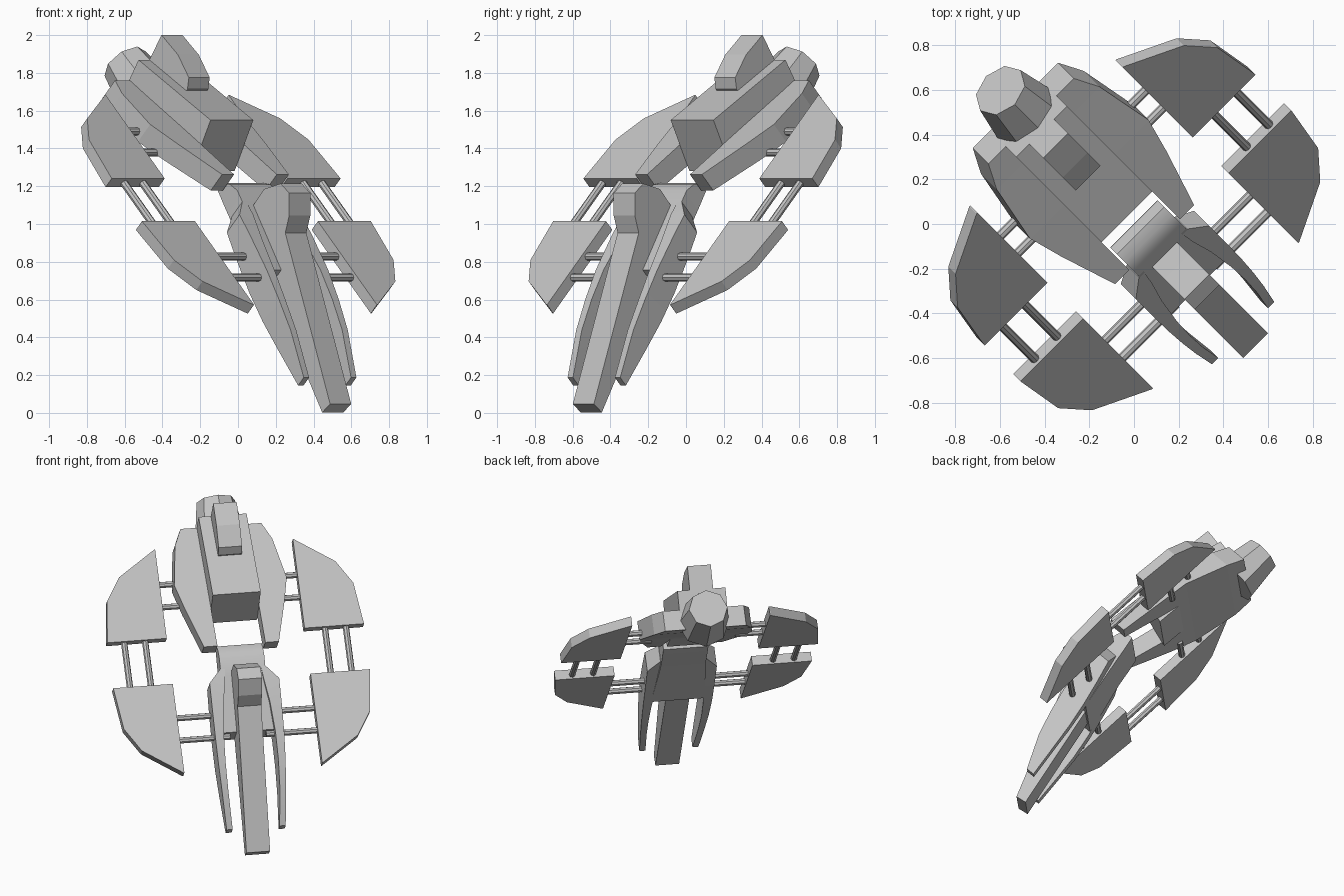
import bpy, bmesh, math
from mathutils import Matrix, Vector

cube = bpy.data.objects.get("Cube")
if cube:
    bpy.data.objects.remove(cube)

# One grey hull colour
grey = bpy.data.materials.new("hull_grey")
grey.use_nodes = True
colour = (0.55, 0.55, 0.55, 1)
grey.diffuse_color = colour
grey.node_tree.nodes["Principled BSDF"].inputs["Base Color"].default_value = colour

# Craft frame: local x is sideways, y is forward (diving at 45 degrees), z is the deck's up
s = math.sqrt(0.5)
side, fwd, up = Vector((-s, -s, 0)), Vector((.5, -.5, -s)), Vector((.5, -.5, s))
FRAME = Matrix((side, fwd, up)).transposed().to_4x4()


def finish(name, bm, mirrored, smooth=False):
    bmesh.ops.recalc_face_normals(bm, faces=bm.faces)
    mesh = bpy.data.meshes.new(name)
    bm.to_mesh(mesh)
    bm.free()
    mesh.materials.append(grey)
    ob = bpy.data.objects.new(name, mesh)
    bpy.context.collection.objects.link(ob)
    ob.matrix_world = FRAME
    if mirrored:
        ob.modifiers.new("Mirror", 'MIRROR').use_mirror_merge = False
    if smooth:
        bpy.ops.object.select_all(action='DESELECT')
        ob.select_set(True)
        bpy.context.view_layer.objects.active = ob
        bpy.ops.object.shade_smooth_by_angle(angle=math.radians(30))


def loft(name, stations, mirrored=False, smooth=False):
    """Box sections (forward, inner, outer, bottom, top) joined along the craft.
    Without mirroring, inner is ignored and the part spans both sides."""
    bm = bmesh.new()
    rings = []
    for f, a, b, lo, hi in stations:
        if not mirrored:
            a = -b
        rings.append([bm.verts.new(p) for p in
                      ((a, f, lo), (b, f, lo), (b, f, hi), (a, f, hi))])
    for r, q in zip(rings, rings[1:]):
        for i in range(4):
            j = (i + 1) % 4
            bm.faces.new((r[i], r[j], q[j], q[i]))
    bm.faces.new(rings[0])
    bm.faces.new(rings[-1])
    finish(name, bm, mirrored, smooth)


def side_profile(name, points, half_width):
    """Extrude a (forward, up) outline across the craft."""
    bm = bmesh.new()
    face = bm.faces.new([bm.verts.new((-half_width, f, n)) for f, n in points])
    new = bmesh.ops.extrude_face_region(bm, geom=[face])["geom"]
    bmesh.ops.translate(bm, vec=(2 * half_width, 0, 0),
                        verts=[v for v in new if isinstance(v, bmesh.types.BMVert)])
    finish(name, bm, False)


def tube(name, start, end, r1, r2, sides, mirrored):
    start, end = Vector(start), Vector(end)
    d = end - start
    bm = bmesh.new()
    m = Matrix.Translation((start + end) / 2) @ d.to_track_quat('Z', 'Y').to_matrix().to_4x4()
    bmesh.ops.create_cone(bm, cap_ends=True, segments=sides, radius1=r1, radius2=r2,
                          depth=d.length, matrix=m)
    finish(name, bm, mirrored)


# Four swept wing panels, front and rear pairs matching about MID
MID = -0.78
for label, sign in (("front", 1), ("rear", -1)):
    plan = ((.16, .857), (.45, .822), (.61, .722), (.785, .465))
    loft(label + "_wing_panel",
         [(MID + sign * f, .46, outer, .75, .815) for f, outer in plan], True)
    # Struts from the body to each panel
    reach = 0.12 if sign > 0 else 0.28
    for k, f in enumerate((.39, .546)):
        tube(f"{label}_side_strut_{k + 1}", (reach, MID + sign * f, .78),
             (.48, MID + sign * f, .78), .021, .021, 8, True)

# Struts between front and rear panels
for k, x in enumerate((.60, .74)):
    tube(f"long_strut_{k + 1}", (x, MID - .18, .78), (x, MID + .18, .78), .021, .021, 8, True)

# Long nose spike with the raised cockpit
side_profile("nose_spike", [(-.66, .80), (-.64, .92), (-.645, 1.03), (-.577, 1.14),
                            (-.496, 1.15), (-.412, 1.066), (-.368, .98),
                            (.51, .577), (.50, .503)], .079)

# Neck slab joining the nose to the rear prongs, rounded over at its back edge
loft("neck", [(-.83, 0, .15, .83, .89), (-.79, 0, .15, .82, .92),
              (-.73, 0, .15, .805, .935), (-.62, 0, .15, .78, .91),
              (-.25, 0, .18, .68, .82)], smooth=True)

# Side fins that flare from the neck, bow out and taper to the tips
loft("side_fin", [(-.66, .12, .152, .81, .92), (-.57, .13, .232, .78, .915),
                  (-.42, .155, .232, .73, .89), (-.22, .172, .23, .67, .85),
                  (-.05, .176, .224, .63, .80), (.12, .172, .214, .60, .74),
                  (.355, .157, .197, .56, .62)], True, True)

# Rear deck and the two prongs reaching forward
loft("rear_deck", [(-1.10, 0, .333, .79, .92), (-1.28, 0, .375, .75, .88),
                   (-1.58, 0, .325, .67, .812), (-1.705, 0, .27, .645, .785)])
loft("prong", [(-.80, .16, .25, .865, .985), (-1.10, .16, .333, .79, .92)], True)

# Raised spine with its front face raked back down to the deck's underside
side_profile("spine", [(-1.037, .775), (-1.128, 1.064), (-1.735, .908),
                       (-1.70, .74)], .16)

# Tail block on top of the spine
side_profile("tail_block", [(-1.73, .88), (-1.765, 1.065), (-1.604, 1.078),
                            (-1.46, 1.05), (-1.425, 1.0), (-1.425, .9)], .078)

# Eight-sided tapering engine
tube("engine", (0, -1.64, .71), (0, -1.905, .71), .17, .128, 8, False)
